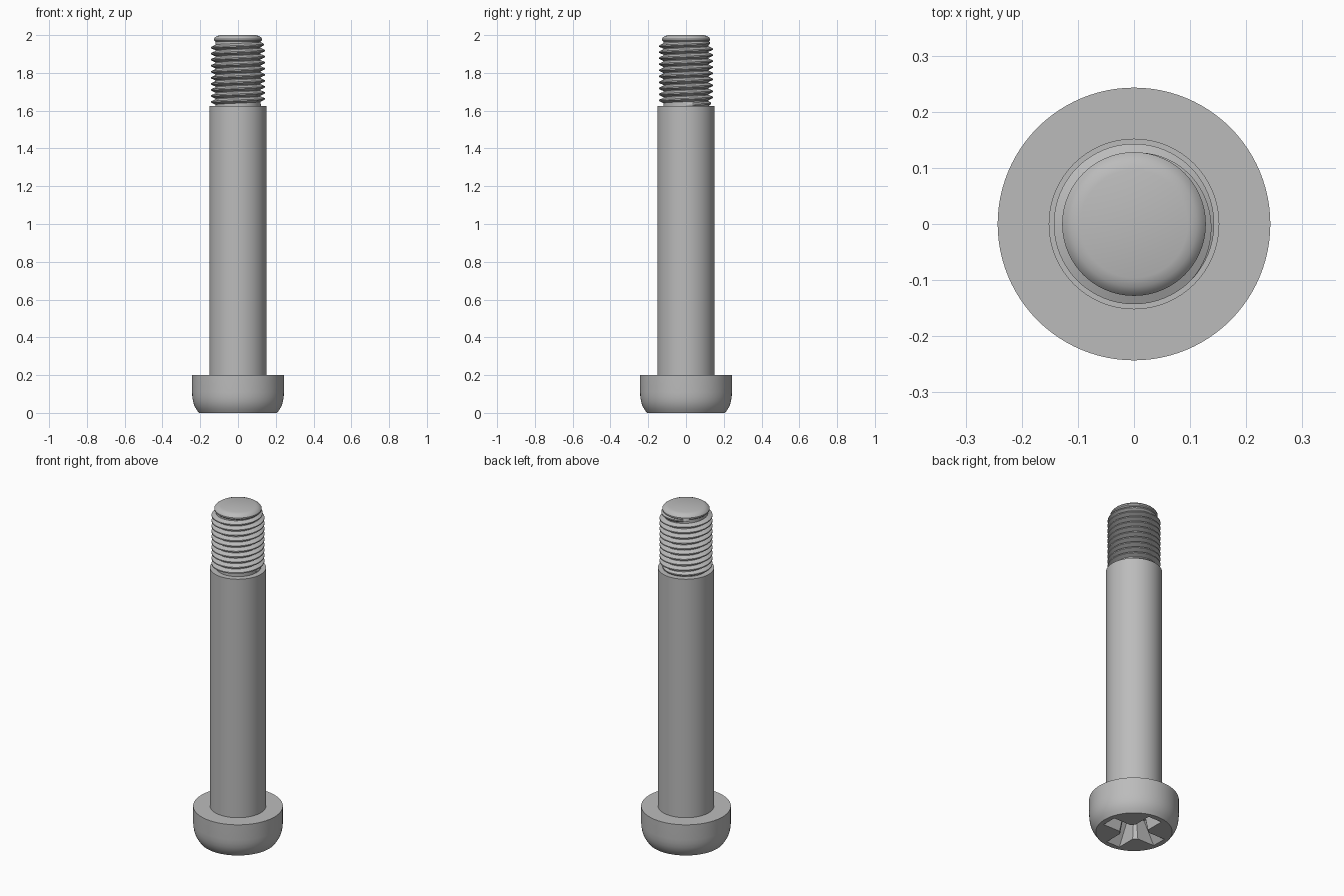
import bpy, bmesh, math

if "Cube" in bpy.data.objects:
    bpy.data.objects.remove(bpy.data.objects["Cube"])

STEEL = (0.5, 0.5, 0.5, 1)
steel = bpy.data.materials.new("steel_grey")
steel.use_nodes = True
steel.diffuse_color = STEEL
steel.node_tree.nodes["Principled BSDF"].inputs["Base Color"].default_value = STEEL


def finish(bm, name):
    bmesh.ops.recalc_face_normals(bm, faces=bm.faces)
    mesh = bpy.data.meshes.new(name)
    bm.to_mesh(mesh)
    bm.free()
    mesh.materials.append(steel)
    ob = bpy.data.objects.new(name, mesh)
    bpy.context.collection.objects.link(ob)
    return ob


def select(ob):
    bpy.ops.object.select_all(action="DESELECT")
    ob.select_set(True)
    bpy.context.view_layer.objects.active = ob


def smooth(ob, degrees=30):
    select(ob)
    bpy.ops.object.shade_smooth_by_angle(angle=math.radians(degrees))


def lathe(name, profile, sides=96):
    """Closed solid of revolution from (radius, height) points."""
    bm = bmesh.new()
    rings = []
    for r, z in profile:
        rings.append([bm.verts.new((r * math.cos(math.tau * i / sides),
                                    r * math.sin(math.tau * i / sides), z))
                      for i in range(sides)])
    for a, b in zip(rings, rings[1:]):
        for i in range(sides):
            j = (i + 1) % sides
            bm.faces.new((a[i], a[j], b[j], b[i]))
    bm.faces.new(rings[0])
    bm.faces.new(rings[-1])
    return finish(bm, name)


def tapered_block(name, bottom, top, depth, turn=0.0):
    """Block with half sizes given at its mouth and at its floor."""
    bm = bmesh.new()
    c, s = math.cos(turn), math.sin(turn)
    rings = []
    for (hx, hy), z in ((bottom, -0.005), (top, depth)):
        corners = ((-hx, -hy), (hx, -hy), (hx, hy), (-hx, hy))
        rings.append([bm.verts.new((x * c - y * s, x * s + y * c, z)) for x, y in corners])
    a, b = rings
    for i in range(4):
        j = (i + 1) % 4
        bm.faces.new((a[i], a[j], b[j], b[i]))
    bm.faces.new(a)
    bm.faces.new(b)
    ob = finish(bm, name)
    ob.hide_render = True
    return ob


# Head with rounded lower edge
head = lathe("head", [(0.207, 0), (0.220, 0.018), (0.231, 0.038), (0.238, 0.06),
                      (0.242, 0.085), (0.243, 0.11), (0.243, 0.2)])

# Cross-shaped driver recess: two arms and a core that bevels the inner corners
cutters = [tapered_block("recess_arm_x", (0.18, 0.045), (0.10, 0.034), 0.12),
           tapered_block("recess_arm_y", (0.18, 0.045), (0.10, 0.034), 0.121, math.pi / 2),
           tapered_block("recess_core", (0.078, 0.078), (0.055, 0.055), 0.122, math.pi / 4)]
for cutter in cutters:
    cut = head.modifiers.new(cutter.name, "BOOLEAN")
    cut.operation = "DIFFERENCE"
    cut.solver = "EXACT"
    cut.object = cutter
    select(head)
    bpy.ops.object.modifier_apply(modifier=cut.name)
    bpy.data.objects.remove(cutter)
smooth(head, 25)

# Plain shank
smooth(lathe("shank", [(0.152, 0.19), (0.152, 1.625)]))

# Threaded core with domed tip
smooth(lathe("threaded_core", [(0.119, 1.6), (0.119, 1.965), (0.128, 1.972), (0.128, 1.98),
                               (0.122, 1.988), (0.112, 1.995), (0.096, 2.0)]), 35)


# Right-handed thread: triangular ridge swept along a helix
def thread(name, root, crest, z0, z1, pitch, sides=64):
    bm = bmesh.new()
    turns = (z1 - z0) / pitch
    steps = int(turns * sides)
    rings = []
    for k in range(steps + 1):
        angle = math.tau * k / sides
        z = z0 + pitch * k / sides
        fade = min(1, 2 * k / sides, 2 * (steps - k) / sides)
        tip = root + 0.003 + (crest - root - 0.003) * fade
        points = ((root - 0.004, -pitch / 2), (tip, -0.1 * pitch),
                  (tip, 0.1 * pitch), (root - 0.004, pitch / 2))
        rings.append([bm.verts.new((r * math.cos(angle), r * math.sin(angle), z + dz))
                      for r, dz in points])
    for a, b in zip(rings, rings[1:]):
        for i in range(4):
            j = (i + 1) % 4
            bm.faces.new((a[i], a[j], b[j], b[i]))
    bm.faces.new(rings[0])
    bm.faces.new(rings[-1])
    return finish(bm, name)


smooth(thread("thread", 0.119, 0.143, 1.63, 1.962, 0.032))
